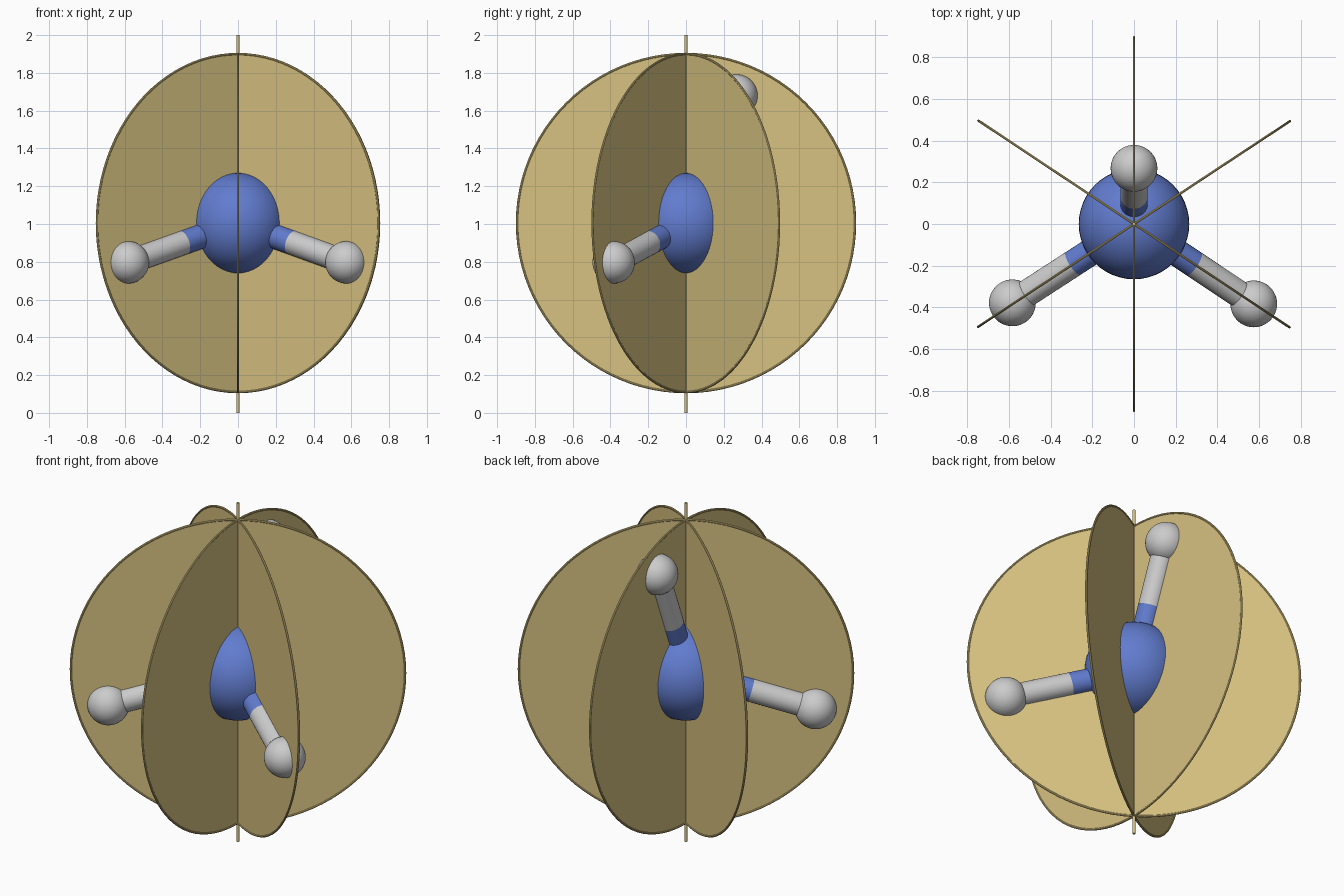
import bpy
from math import radians, cos, sin, pi
from mathutils import Vector, Matrix

if "Cube" in bpy.data.objects:
    bpy.data.objects.remove(bpy.data.objects["Cube"])


def material(name, rgb):
    m = bpy.data.materials.new(name)
    m.diffuse_color = (*rgb, 1)
    m.use_nodes = True
    m.node_tree.nodes["Principled BSDF"].inputs["Base Color"].default_value = m.diffuse_color
    return m


BLUE = material("blue", (0.12, 0.2, 0.62))
PALE = material("pale_grey", (0.6, 0.6, 0.6))
TAN = material("tan", (0.68, 0.54, 0.22))


def finish(name, mat):
    ob = bpy.context.object
    ob.name = name
    ob.data.materials.append(mat)
    bpy.ops.object.shade_smooth_by_angle(angle=radians(35))
    return ob


def ball(name, centre, radius, mat):
    bpy.ops.mesh.primitive_uv_sphere_add(segments=48, ring_count=24, radius=radius, location=centre)
    return finish(name, mat)


def rod(name, a, b, radius, mat, sides=32):
    a, b = Vector(a), Vector(b)
    d = b - a
    bpy.ops.mesh.primitive_cylinder_add(
        vertices=sides, radius=radius, depth=d.length, location=(a + b) / 2,
        rotation=d.to_track_quat('Z', 'Y').to_euler())
    return finish(name, mat)


CENTRE = Vector((0, 0, 1.005))

# central atom
ball("central_atom", CENTRE, 0.265, BLUE)

# three outer atoms, each joined by a two-colour bond
outer = {
    "left": Vector((-0.583, -0.378, 0.797)),
    "right": Vector((0.574, -0.383, 0.797)),
    "back": Vector((0, 0.267, 1.68)),
}
for side, p in outer.items():
    ball(side + "_outer_atom", p, 0.112, PALE)
    mid = (CENTRE + p) / 2
    rod(side + "_bond_inner", CENTRE, mid, 0.065, BLUE)
    rod(side + "_bond_outer", mid, p, 0.065, PALE)

# vertical axis of symmetry
rod("axis_rod", (0, 0, 0), (0, 0, 2), 0.008, TAN, 16)

# three upright discs through the axis, each with a thin rim
for name, angle in (("middle", 90), ("right", -33.6), ("left", 33.4)):
    rot = (pi / 2, 0, radians(angle))
    bpy.ops.mesh.primitive_cylinder_add(vertices=96, radius=0.895, depth=0.004,
                                        location=CENTRE, rotation=rot)
    finish(name + "_plane_disc", TAN)
    bpy.ops.mesh.primitive_torus_add(major_radius=0.895, minor_radius=0.006, major_segments=96,
                                     minor_segments=10, location=CENTRE, rotation=rot)
    finish(name + "_plane_rim", TAN)
